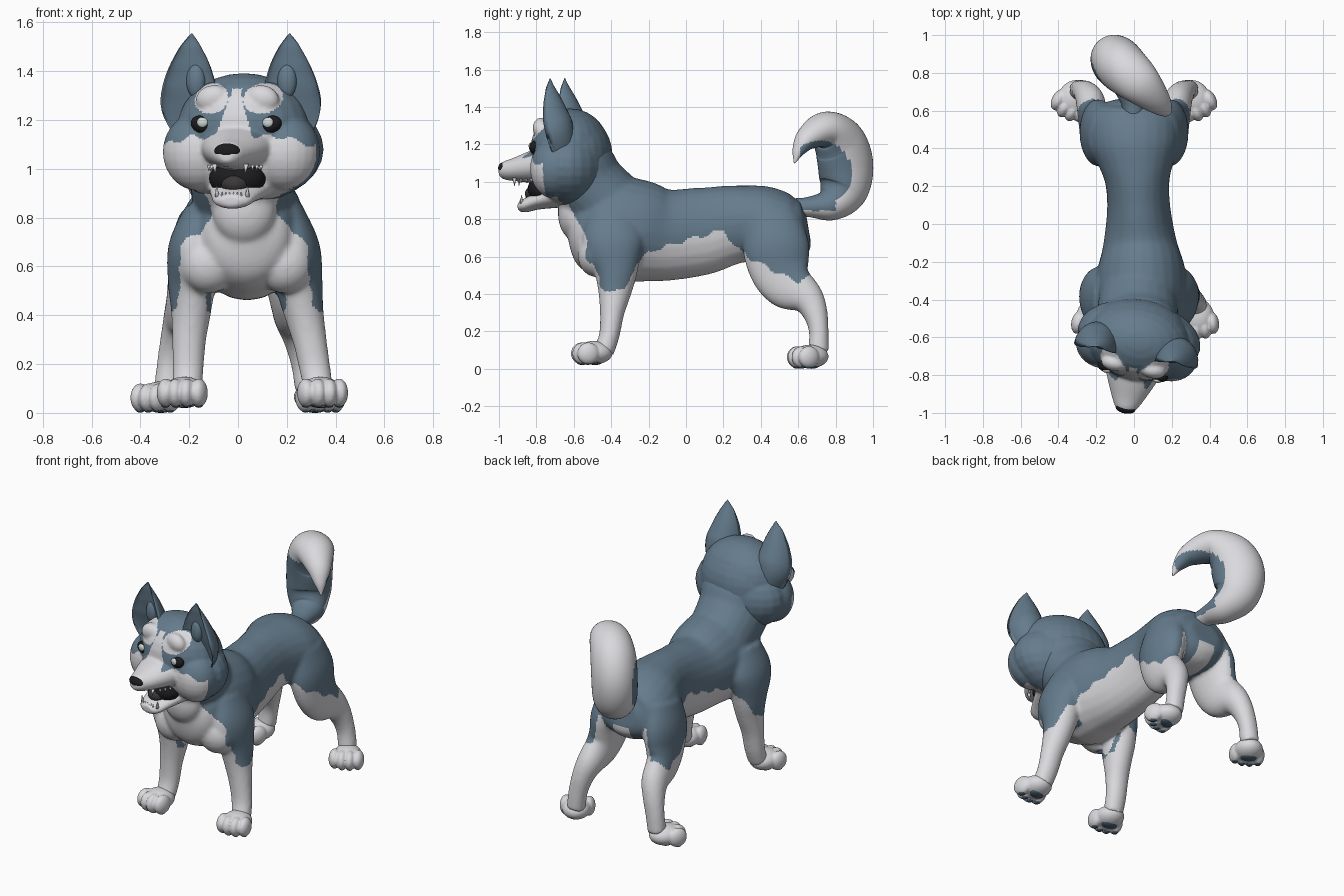
import bpy, bmesh, math
from mathutils import Vector, Matrix

cube = bpy.data.objects.get("Cube")
if cube:
    bpy.data.objects.remove(cube, do_unlink=True)


def material(name, rgb):
    m = bpy.data.materials.new(name)
    m.use_nodes = True
    m.diffuse_color = (*rgb, 1)
    m.node_tree.nodes["Principled BSDF"].inputs["Base Color"].default_value = (*rgb, 1)
    return m


WHITE = material("white_fur", (0.70, 0.70, 0.73))
BLUE = material("blue_grey_fur", (0.13, 0.20, 0.265))
BLACK = material("black", (0.012, 0.012, 0.014))
MOUTH = material("dark_tongue", (0.045, 0.04, 0.042))
PAD = material("paw_pad", (0.07, 0.12, 0.17))
IRIS = material("pale_eye", (0.62, 0.68, 0.66))


def ball(bm, centre, radii, turn=0):
    mat = Matrix.Translation(centre) @ Matrix.Rotation(turn, 4, 'Y') @ Matrix.Diagonal((*radii, 1))
    bmesh.ops.create_uvsphere(bm, u_segments=24, v_segments=14, radius=1, matrix=mat)


def cone(bm, base, tip, r):
    base, tip = Vector(base), Vector(tip)
    d = tip - base
    mat = Matrix.Translation((base + tip) / 2) @ d.to_track_quat('Z', 'Y').to_matrix().to_4x4()
    bmesh.ops.create_cone(bm, cap_ends=True, segments=8, radius1=r, radius2=0.001,
                          depth=d.length, matrix=mat)


def loft(bm, keys, side=(1, 0, 0), steps=5, sides=24):
    """Smooth tube through keys of (x, y, z, half width, half depth)."""
    k = [Vector(p) for p in keys]
    k = [2 * k[0] - k[1]] + k + [2 * k[-1] - k[-2]]
    pts = []
    for i in range(1, len(k) - 2):
        a, b, c, d = k[i - 1:i + 3]
        for s in range(steps):
            t = s / steps
            pts.append(0.5 * (2 * b + (c - a) * t + (2 * a - 5 * b + 4 * c - d) * t * t
                              + (3 * b - a - 3 * c + d) * t ** 3))
    pts.append(k[-2])
    rings = []
    for i, p in enumerate(pts):
        tan = Vector((pts[min(i + 1, len(pts) - 1)] - pts[max(i - 1, 0)])[:3]).normalized()
        u = Vector(side)
        u = (u - tan * u.dot(tan)).normalized()
        v = tan.cross(u)
        ring = []
        for j in range(sides):
            a = math.tau * j / sides
            ring.append(bm.verts.new(Vector(p[:3]) + u * math.cos(a) * max(p[3], 0.002)
                                     + v * math.sin(a) * max(p[4], 0.002)))
        rings.append(ring)
    for r, s in zip(rings, rings[1:]):
        for j in range(sides):
            n = (j + 1) % sides
            bm.faces.new((r[j], r[n], s[n], s[j]))
    bm.faces.new(rings[0][::-1])
    bm.faces.new(rings[-1])


def finish(name, bm, mats, rule=None, voxel=0, smooth=5, place=None):
    bmesh.ops.recalc_face_normals(bm, faces=bm.faces)
    me = bpy.data.meshes.new(name)
    bm.to_mesh(me)
    bm.free()
    ob = bpy.data.objects.new(name, me)
    bpy.context.collection.objects.link(ob)
    if voxel:
        m = ob.modifiers.new("Blend", 'REMESH')
        m.mode, m.voxel_size = 'VOXEL', voxel
        m = ob.modifiers.new("Soften", 'SMOOTH')
        m.iterations, m.factor = smooth, 0.5
        dg = bpy.context.evaluated_depsgraph_get()
        me = bpy.data.meshes.new_from_object(ob.evaluated_get(dg))
        ob.modifiers.clear()
        ob.data = me
    me.materials.clear()
    for m in mats:
        me.materials.append(m)
    me.polygons.foreach_set("use_smooth", [True] * len(me.polygons))
    if rule:
        for f in me.polygons:
            f.material_index = int(rule(f.center, f.normal))
    if place:
        ob.matrix_world = place


def line(points, t):
    for (a, va), (b, vb) in zip(points, points[1:]):
        if t <= b:
            return va + (vb - va) * max(0, (t - a) / (b - a))
    return points[-1][1]


# Torso, neck and legs blended into one body
bm = bmesh.new()
loft(bm, [(0, .655, .75, .1, .08), (0, .62, .745, .19, .15), (0, .54, .745, .235, .185),
          (.005, .42, .77, .235, .205), (.012, .32, .775, .2, .205), (.018, .22, .765, .17, .215),
          (.025, .08, .735, .168, .235), (.032, -.1, .715, .195, .245), (.038, -.25, .735, .235, .275),
          (.035, -.4, .75, .24, .285), (.035, -.5, .75, .21, .245), (.035, -.58, .76, .16, .17),
          (.035, -.62, .765, .08, .08)])
loft(bm, [(.02, -.32, .78, .2, .2), (.02, -.41, .87, .21, .2), (.02, -.52, .98, .22, .2),
          (.02, -.57, 1.08, .235, .195), (.02, -.6, 1.17, .24, .17)])
ball(bm, (.025, -.6, .83), (.13, .085, .14))
for x in (-.12, .19):
    ball(bm, (x, -.48, .61), (.12, .1, .12))
FRONT = [(.18, -.39, .84, .06, .12), (.21, -.39, .68, .1, .165), (.22, -.375, .53, .097, .12),
         (.23, -.38, .42, .083, .092), (.247, -.395, .3, .07, .066), (.26, -.41, .18, .064, .055),
         (.27, -.44, .09, .06, .055)]
HIND = [(.15, .46, .8, .09, .15), (.185, .48, .66, .1, .178), (.2, .5, .54, .088, .165),
        (.215, .55, .45, .08, .14), (.23, .645, .38, .077, .093), (.253, .69, .3, .066, .068),
        (.275, .71, .2, .058, .053), (.29, .708, .09, .056, .057)]
for s in (-1, 1):
    # the front legs lean to one side
    loft(bm, [(s * x + .025 + .072 * max(0, .6 - z), y, z, a, b) for x, y, z, a, b in FRONT])
    loft(bm, [(s * x, y, z, a, b) for x, y, z, a, b in HIND])

HEM = [(-.7, .44), (-.33, .42), (-.27, .55), (-.2, .63), (0, .68), (.2, .74), (.26, .66),
       (.35, .59), (.5, .5), (.6, .46), (.7, .52)]
BIB = [(.44, -.44), (.57, -.5), (.72, -.54), (.88, -.63)]


def body_rule(c, n):
    jag = .01 * math.sin(c.y * 50) + .006 * math.sin(c.x * 70)
    if c.z < line(HEM, c.y) + jag:
        return 0
    if c.y < line(BIB, c.z) and n.y < -.2 and abs(c.x - .025) < .265 - .25 * max(0, c.z - .68) + jag:
        return 0
    if c.y < -.2 and c.z < .6 and abs(c.x - .02) < .13:
        return 0
    if c.y > .45 and c.z < .68 and abs(c.x) < .06:
        return 0
    return not (c.y > .25 and c.z < .7 and n.x * c.x < 0 and abs(n.x) > .15)


finish("body", bm, [WHITE, BLUE], body_rule, .0105, 12)

# Paws with four toes, and pads underneath
for name, x, y, turn in (("front_right_paw", -.212, -.442, -10), ("front_left_paw", .33, -.442, 10),
                         ("hind_right_paw", -.295, .71, -27), ("hind_left_paw", .295, .71, 27)):
    place = Matrix.Translation((x, y, .02 if y < 0 else 0)) @ Matrix.Rotation(math.radians(turn), 4, 'Z')
    bm, pads = bmesh.new(), bmesh.new()
    ball(bm, (0, -.05, .066), (.086, .1, .063))
    ball(pads, (0, -.045, .018), (.05, .04, .018))
    for i in (-1.5, -.5, .5, 1.5):
        back = .018 * (abs(i) - .5)
        ball(bm, (i * .046, -.112 + back, .062), (.036, .06, .059))
        ball(pads, (i * .046, -.115 + back, .013), (.018, .024, .012))
    finish(name, bm, [WHITE], voxel=.0065, smooth=3, place=place)
    finish(name + "_pads", pads, [PAD], place=place)

# Curled tail, pale along the outer side
bm = bmesh.new()
loft(bm, [(0, .56, .86, .05, .05), (-.01, .66, .865, .065, .055), (-.04, .77, .88, .1, .09),
          (-.08, .84, .96, .13, .135), (-.085, .853, 1.09, .136, .155), (-.05, .818, 1.21, .133, .142),
          (.03, .745, 1.275, .115, .1), (.12, .655, 1.235, .075, .065), (.165, .605, 1.17, .04, .035),
          (.19, .58, 1.1, .004, .004)], side=(.78, .62, 0), steps=12, sides=48)


def tail_rule(c, n):
    near = math.hypot(c.y - .715, c.z - 1.05) < .17 and c.y > .61
    return near or (c.y < .8 and .845 < c.z < .96)


finish("tail", bm, [WHITE, BLUE], tail_rule)

# Head, built in its own frame and turned slightly to one side
HEAD = Matrix.Translation((.024, -.62, 0)) @ Matrix.Rotation(math.radians(-11), 4, 'Z')
bm = bmesh.new()
ball(bm, (0, 0, 1.17), (.275, .21, .222))
ball(bm, (0, .015, 1.08), (.33, .2, .22))
ball(bm, (0, .04, 1.14), (.26, .185, .22))
loft(bm, [(0, -.08, 1.1, .18, .11), (0, -.2, 1.08, .135, .088), (0, -.3, 1.065, .09, .063),
          (0, -.36, 1.06, .058, .048), (0, -.385, 1.06, .03, .028)])
loft(bm, [(0, -.06, .93, .14, .07), (0, -.18, .895, .105, .045), (0, -.25, .87, .08, .035),
          (0, -.28, .868, .045, .022)])
for s in (-1, 1):
    ball(bm, (s * .18, -.05, 1.07), (.147, .13, .16))
    ball(bm, (s * .105, -.138, 1.288), (.07, .043, .055), s * .25)


def head_rule(c, n):
    jag = .01 * math.sin(c.x * 60)
    x = abs(c.x)
    if c.y < -.24 or (c.y < -.15 and c.z < 1.1) or (c.y < -.03 and c.z < .92):
        return 0
    if n.y < -.33 and c.z < 1.13 - .3 * max(0, x - .2) + jag:
        return 0
    if c.y < -.05 and ((x - .107) / .076) ** 2 + ((c.z - 1.288) / .062) ** 2 < 1:
        return 0
    return not (n.y < -.2 and c.z < 1.33 and x < .022 + .33 * max(0, 1.3 - c.z))


finish("head", bm, [WHITE, BLUE], head_rule, .008, 8, HEAD)

# Cupped ears
EAR = [(.2, -.03, 1.12, .07, .1), (.215, -.065, 1.24, .115, .13), (.212, -.085, 1.33, .112, .13),
       (.208, -.088, 1.42, .085, .095), (.206, -.083, 1.5, .044, .048), (.204, -.07, 1.553, .004, .004)]
for s, name in ((-1, "right_ear"), (1, "left_ear")):
    bm = bmesh.new()
    loft(bm, [(s * x, y, z, a, b) for x, y, z, a, b in EAR])
    for v in bm.verts:
        mid = line([(e[2], e[1]) for e in EAR], v.co.z)
        if v.co.y < mid:
            v.co.y = mid - (v.co.y - mid) * .3
    ball(bm, (s * .19, -.05, 1.36), (.04, .03, .07))
    finish(name, bm, [BLUE], place=HEAD)

# Eyes
eyes, irises = bmesh.new(), bmesh.new()
for s in (-1, 1):
    ball(eyes, (s * .142, -.163, 1.182), (.048, .03, .036), s * -.25)
    ball(irises, (s * .137, -.186, 1.19), (.023, .012, .021))
finish("eyes", eyes, [BLACK], place=HEAD)
finish("irises", irises, [IRIS], place=HEAD)

# Nose, open mouth with tongue, and teeth
bm = bmesh.new()
ball(bm, (0, -.36, 1.073), (.054, .03, .032))
finish("nose", bm, [BLACK], place=HEAD)
bm = bmesh.new()
ball(bm, (0, -.14, .96), (.118, .088, .075))
finish("mouth", bm, [BLACK], place=HEAD)
bm = bmesh.new()
ball(bm, (0, -.17, .938), (.065, .075, .05))
finish("tongue", bm, [MOUTH], place=HEAD)
bm = bmesh.new()
for s in (-1, 1):
    cone(bm, (s * .066, -.29, 1.02), (s * .062, -.29, .978), .011)
    cone(bm, (s * .062, -.25, .885), (s * .066, -.252, .93), .011)
    for i in range(3):
        x, y = s * (.085 + .012 * i), -.25 + .03 * i
        cone(bm, (x, y, 1.015), (x, y, .992), .008)
        x = s * (.008 + .016 * i)
        cone(bm, (x, -.262, .885), (x, -.264, .905), .007)
finish("teeth", bm, [WHITE], place=HEAD)
